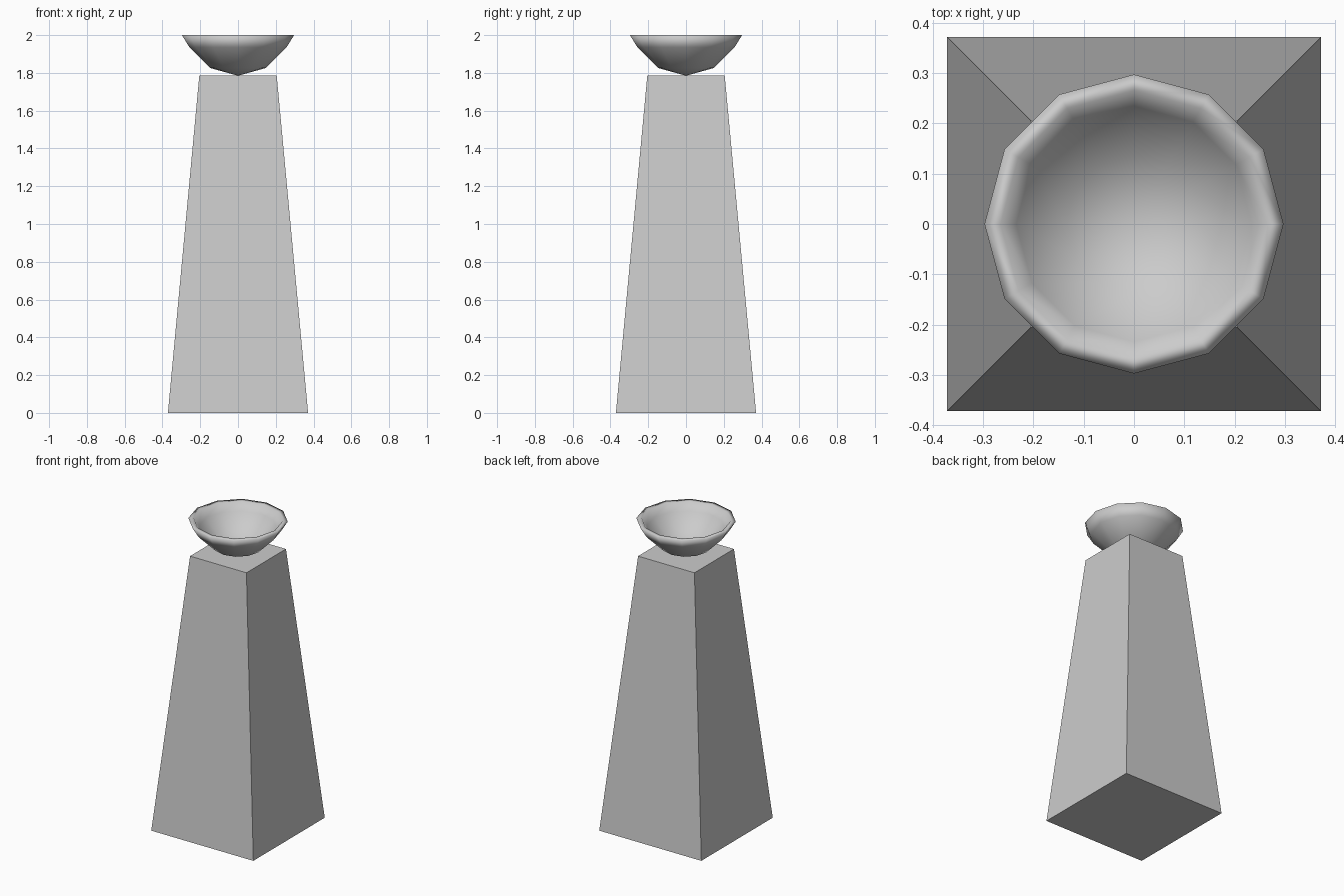
import bpy, bmesh
from math import pi, cos, sin

if "Cube" in bpy.data.objects:
    bpy.data.objects.remove(bpy.data.objects["Cube"])

TOP = 1.785  # top of the pedestal, where the bowl rests


def add_object(name, bm, smooth=False):
    bmesh.ops.recalc_face_normals(bm, faces=bm.faces)
    mesh = bpy.data.meshes.new(name)
    bm.to_mesh(mesh)
    bm.free()
    for p in mesh.polygons:
        p.use_smooth = smooth
    obj = bpy.data.objects.new(name, mesh)
    bpy.context.collection.objects.link(obj)
    return obj


# Tapered square pedestal
bm = bmesh.new()
bmesh.ops.create_cube(bm, size=2)
for v in bm.verts:
    half = 0.205 if v.co.z > 0 else 0.371
    v.co.x *= half
    v.co.y *= half
    v.co.z = TOP if v.co.z > 0 else 0
add_object("pedestal", bm)

# Twelve-sided bowl with wall thickness: outer pole, rim, inner pole
profile = [(0, TOP), (0.148, 1.826), (0.257, 1.935), (0.297, 2.0),
           (0.265, 2.0), (0.234, 1.951), (0.136, 1.853), (0, 1.814)]
SIDES = 12
bm = bmesh.new()
rings = []
for r, z in profile:
    count = SIDES if r else 1
    rings.append([bm.verts.new((r * cos(2 * pi * i / SIDES), r * sin(2 * pi * i / SIDES), z))
                  for i in range(count)])
for a, b in zip(rings, rings[1:]):
    for i in range(SIDES):
        j = (i + 1) % SIDES
        if len(a) == 1:
            bm.faces.new((a[0], b[i], b[j]))
        elif len(b) == 1:
            bm.faces.new((a[i], a[j], b[0]))
        else:
            bm.faces.new((a[i], a[j], b[j], b[i]))
add_object("bowl", bm, smooth=True)
